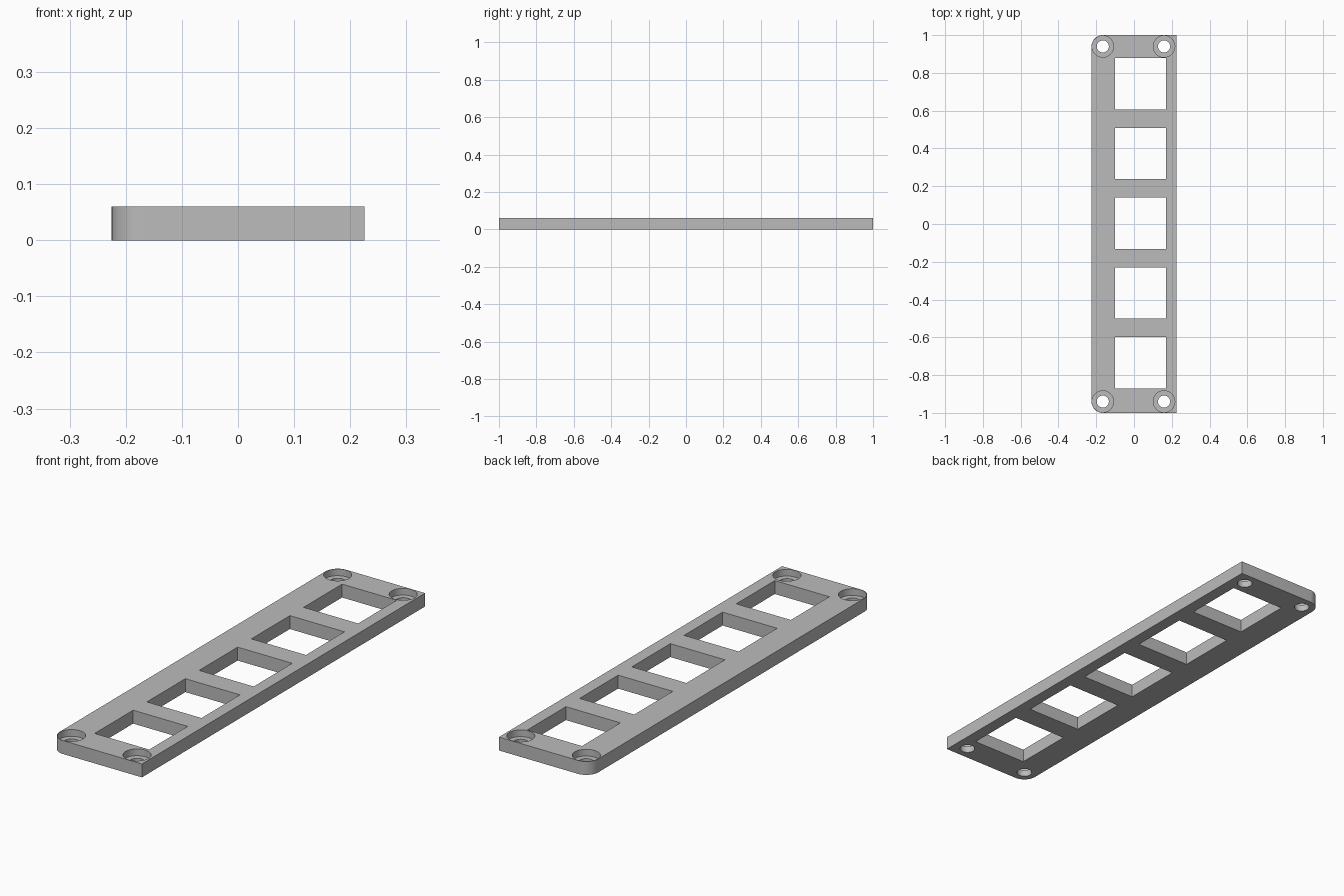
import bpy
import bmesh
import math

default = bpy.data.objects.get("Cube")
if default:
    bpy.data.objects.remove(default, do_unlink=True)

HALF_W, HALF_L, THICK = 0.225, 1.0, 0.06
CORNER_R = 0.06
WINDOW, PITCH = 0.272, 0.369
BORE_R, HOLE_R, LEDGE_Z = 0.057, 0.032, 0.03


def make_object(name, bm):
    bmesh.ops.recalc_face_normals(bm, faces=bm.faces[:])
    mesh = bpy.data.meshes.new(name)
    bm.to_mesh(mesh)
    bm.free()
    obj = bpy.data.objects.new(name, mesh)
    bpy.context.collection.objects.link(obj)
    return obj


def box(bm, x0, x1, y0, y1, z0, z1):
    verts = bmesh.ops.create_cube(bm, size=1)["verts"]
    for v in verts:
        v.co.x = x1 if v.co.x > 0 else x0
        v.co.y = y1 if v.co.y > 0 else y0
        v.co.z = z1 if v.co.z > 0 else z0


def stepped_pin(bm, x, y, segments=48):
    """Turned solid: narrow shank below the ledge, wide head above it."""
    rings = []
    for r, z in ((HOLE_R, -0.05), (HOLE_R, LEDGE_Z), (BORE_R, LEDGE_Z), (BORE_R, THICK + 0.05)):
        rings.append([bm.verts.new((x + r * math.cos(math.tau * i / segments),
                                    y + r * math.sin(math.tau * i / segments), z))
                      for i in range(segments)])
    for low, high in zip(rings, rings[1:]):
        for i in range(segments):
            j = (i + 1) % segments
            bm.faces.new((low[i], low[j], high[j], high[i]))
    bm.faces.new(rings[0][::-1])
    bm.faces.new(rings[-1])


# Plate, rounded only along the right-hand (-x) upright edges
bm = bmesh.new()
box(bm, -HALF_W, HALF_W, -HALF_L, HALF_L, 0, THICK)
uprights = [e for e in bm.edges
            if all(v.co.x < 0 for v in e.verts)
            and abs(e.verts[0].co.z - e.verts[1].co.z) > THICK / 2]
bmesh.ops.bevel(bm, geom=uprights, offset=CORNER_R, segments=12, profile=0.5, affect="EDGES")
plate = make_object("mounting_plate", bm)

# Cutter for the five square windows
bm = bmesh.new()
for i in range(-2, 3):
    cy = 0.004 + i * PITCH
    box(bm, -0.1, 0.17, cy - WINDOW / 2, cy + WINDOW / 2, -0.05, THICK + 0.05)
windows = make_object("window_cutter", bm)

# Cutter for the four counterbored screw holes
bm = bmesh.new()
for x in (-0.165, 0.159):
    for y in (-0.94, 0.94):
        stepped_pin(bm, x, y)
screw_holes = make_object("screw_hole_cutter", bm)

cutters = (windows, screw_holes)
for cutter in cutters:
    cutter.hide_render = True
    mod = plate.modifiers.new(cutter.name, "BOOLEAN")
    mod.operation = "DIFFERENCE"
    mod.solver = "EXACT"
    mod.object = cutter

# Apply the cuts and discard the cutters
depsgraph = bpy.context.evaluated_depsgraph_get()
cut_mesh = bpy.data.meshes.new_from_object(plate.evaluated_get(depsgraph))
plate.modifiers.clear()
plate.data = cut_mesh
for cutter in cutters:
    bpy.data.objects.remove(cutter, do_unlink=True)

# Single grey finish
grey = bpy.data.materials.new("plain_grey")
grey.use_nodes = True
colour = (0.5, 0.5, 0.5, 1)
grey.diffuse_color = colour
grey.node_tree.nodes["Principled BSDF"].inputs["Base Color"].default_value = colour
plate.data.materials.clear()
plate.data.materials.append(grey)

# Smooth round walls, crisp edges
for obj in bpy.context.selected_objects:
    obj.select_set(False)
plate.select_set(True)
bpy.context.view_layer.objects.active = plate
bpy.ops.object.shade_smooth_by_angle(angle=math.radians(30))
